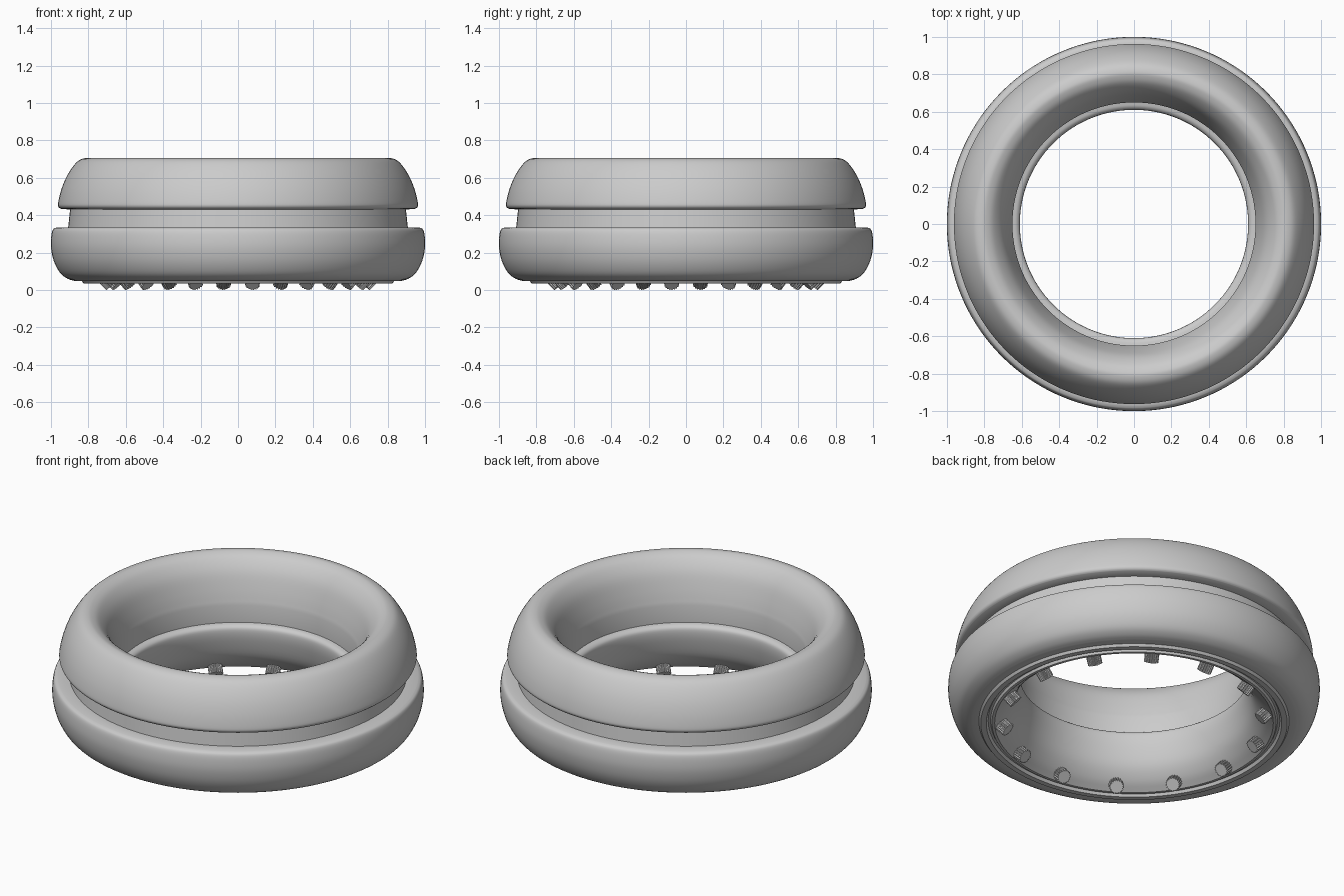
import bpy, bmesh
from math import sin, cos, pi, radians
from mathutils import Vector, Matrix

if "Cube" in bpy.data.objects:
    bpy.data.objects.remove(bpy.data.objects["Cube"])

SEG = 144


def spline(pts, n=4):
    """Smooth curve through the points of one section."""
    p = [Vector(q) for q in pts]
    p = [2 * p[0] - p[1]] + p + [2 * p[-1] - p[-2]]
    out = []
    for i in range(1, len(p) - 2):
        a, b, c, d = p[i - 1:i + 3]
        for k in range(n):
            t = k / n
            out.append(0.5 * (2 * b + (c - a) * t + (2 * a - 5 * b + 4 * c - d) * t * t
                              + (3 * b - a - 3 * c + d) * t ** 3))
    out.append(p[-2])
    return out


def finish(bm, name, angle):
    bmesh.ops.recalc_face_normals(bm, faces=bm.faces)
    me = bpy.data.meshes.new(name)
    bm.to_mesh(me)
    bm.free()
    ob = bpy.data.objects.new(name, me)
    bpy.context.collection.objects.link(ob)
    bpy.ops.object.select_all(action='DESELECT')
    ob.select_set(True)
    bpy.context.view_layer.objects.active = ob
    bpy.ops.object.shade_smooth_by_angle(angle=radians(angle))
    return ob


def lathe(name, profile):
    """Closed (radius, height) profile turned around z."""
    bm = bmesh.new()
    rings = [[bm.verts.new((r * cos(2 * pi * i / SEG), r * sin(2 * pi * i / SEG), z))
              for i in range(SEG)] for r, z in profile]
    for j, a in enumerate(rings):
        b = rings[(j + 1) % len(rings)]
        for i in range(SEG):
            k = (i + 1) % SEG
            bm.faces.new((a[i], a[k], b[k], b[i]))
    return finish(bm, name, 35)


# Ring body: upper roll, groove, lower roll, bottom lips, inner wall
upper = spline([(.91 + .04, .435), (.96, .445), (.962, .465), (.947, .53), (.922, .595),
                (.89, .65), (.855, .69), (.82, .705), (.79, .703), (.75, .68),
                (.705, .62), (.672, .53), (.65, .446)])
inner_lower = spline([(.65, .345), (.625, .338), (.611, .315), (.616, .25), (.645, .15),
                      (.695, .08), (.75, .036)])
lips = [(.765, .036), (.772, .05), (.785, .05), (.795, .034), (.825, .034), (.835, .048)]
outer_lower = spline([(.87, .048), (.91, .06), (.95, .09), (.983, .15), (.999, .22),
                      (.999, .28), (.99, .322), (.97, .335)])
groove = [(.908, .335), (.898, .43)]
lathe("ring_body", upper + inner_lower + lips + outer_lower + groove)

# Ribbed pegs set around the bottom opening, tilted inward and down
COUNT, TEETH = 14, 18
bm = bmesh.new()
for k in range(COUNT):
    a = 2 * pi * (k + .25) / COUNT
    out = Vector((cos(a), sin(a), 0))
    axis = (out + Vector((0, 0, 1))).normalized()
    side = Vector((-sin(a), cos(a), 0))
    up = axis.cross(side)
    base = out * .68 + Vector((0, 0, .028))
    loops = []
    for d in (0, .1):
        loop = []
        for i in range(TEETH * 4):
            t = 2 * pi * i / (TEETH * 4)
            r = .0396 if i % 4 < 2 else .034
            loop.append(bm.verts.new(base + axis * d + (side * cos(t) + up * sin(t)) * r))
        loops.append(loop)
    lo, hi = loops
    n = len(lo)
    for i in range(n):
        j = (i + 1) % n
        bm.faces.new((lo[i], lo[j], hi[j], hi[i]))
    bm.faces.new(lo)
    bm.faces.new(hi)
finish(bm, "ribbed_pegs", 20)
